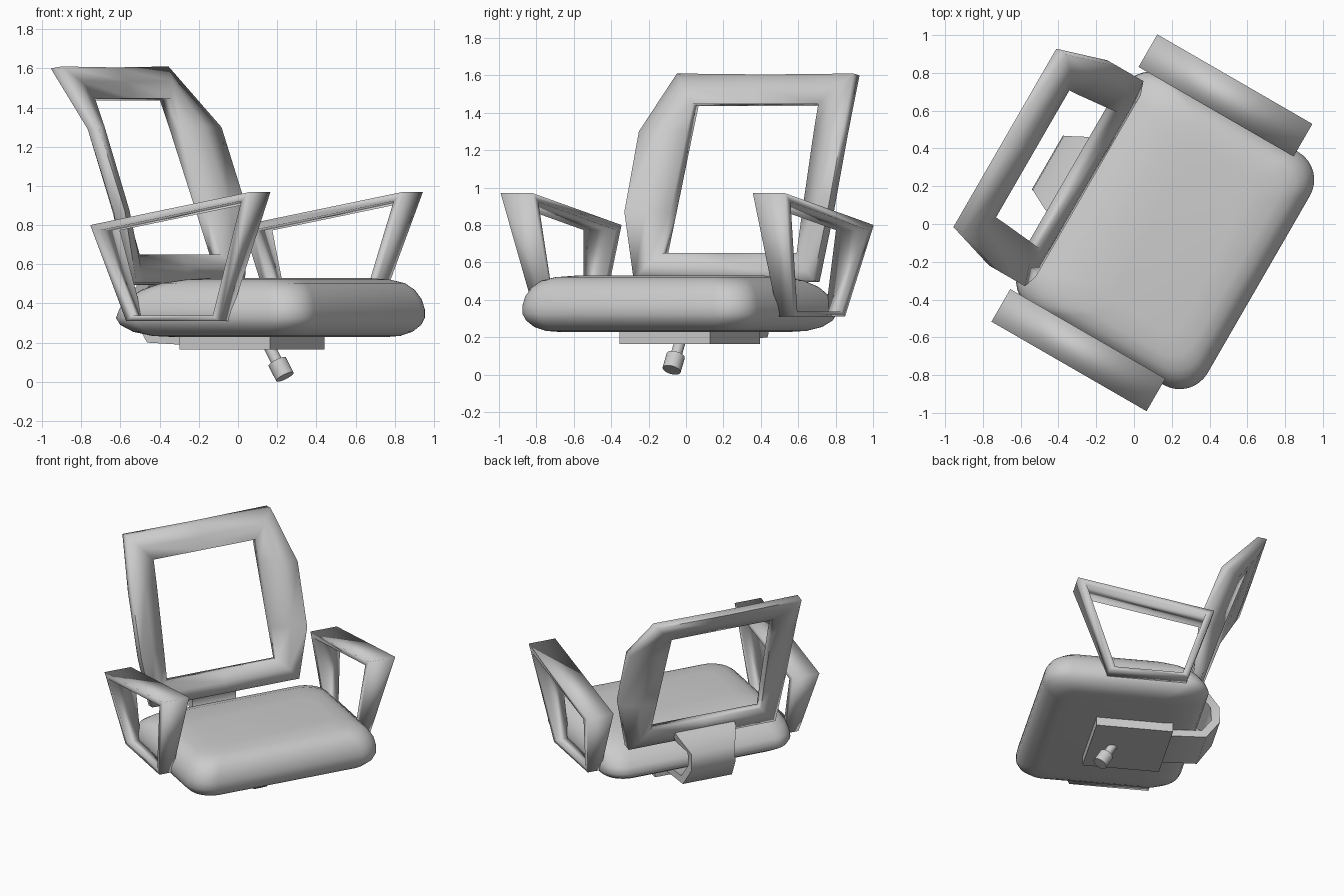
import bpy, bmesh
from math import cos, sin, pi, radians
from mathutils import Vector

if "Cube" in bpy.data.objects:
    bpy.data.objects.remove(bpy.data.objects["Cube"])

A = radians(-30)      # whole chair is turned in plan
VC = 0.053            # sideways centre line


def P(u, v, z):
    """Chair space (forward, sideways, up) to world."""
    v += VC
    return Vector((u * cos(A) - v * sin(A), u * sin(A) + v * cos(A), z))


def finish(name, bm, angle=35):
    bmesh.ops.recalc_face_normals(bm, faces=bm.faces)
    me = bpy.data.meshes.new(name)
    bm.to_mesh(me)
    bm.free()
    ob = bpy.data.objects.new(name, me)
    bpy.context.collection.objects.link(ob)
    bpy.ops.object.select_all(action='DESELECT')
    ob.select_set(True)
    bpy.context.view_layer.objects.active = ob
    bpy.ops.object.shade_smooth_by_angle(angle=radians(angle))
    return ob


def loft(name, sections, cyclic=False, angle=35):
    """Skin a list of closed sections, capped or joined end to end."""
    bm = bmesh.new()
    rings = [[bm.verts.new(P(*p)) for p in s] for s in sections]
    n = len(rings[0])
    for i in range(len(rings) - (0 if cyclic else 1)):
        a, b = rings[i], rings[(i + 1) % len(rings)]
        for j in range(n):
            k = (j + 1) % n
            bm.faces.new((a[j], a[k], b[k], b[j]))
    if not cyclic:
        bm.faces.new(rings[0])
        bm.faces.new(rings[-1])
    return finish(name, bm, angle)


def rounded_rect(u0, u1, w, r, z, seg=8):
    pts = []
    for cu, cv, a0 in ((u1 - r, w - r, 0), (u0 + r, w - r, 90),
                       (u0 + r, r - w, 180), (u1 - r, r - w, 270)):
        for i in range(seg + 1):
            a = radians(a0) + pi / 2 * i / seg
            pts.append((cu + r * cos(a), cv + r * sin(a), z))
    return pts


# Seat cushion: rounded rings, longer slope towards the rear
seat = []
for inset, rear, z in ((.16, .28, .228), (.10, .17, .234), (.05, .08, .255), (.015, .02, .29),
                       (0, 0, .325), (0, .02, .37), (.012, .06, .42), (.04, .13, .468),
                       (.08, .23, .503), (.14, .34, .521), (.24, .46, .531)):
    seat.append(rounded_rect(-.412 + rear, .732 - inset, .712 - inset,
                             max(.17 - inset * .3, .1), z))
loft("seat", seat, angle=60)

# Backrest frame: outer edge (u, v, z) paired with inner edge, sides wrap forward
half = [((-.755, .0, 1.605), (-.65, .0, 1.447)),
        ((-.755, .545, 1.61), (-.65, .388, 1.447)),
        ((-.49, .627, 1.30), (-.595, .392, 1.30)),
        ((-.335, .627, .87), (-.445, .407, .87)),
        ((-.31, .555, .505), (-.37, .416, .65)),
        ((-.31, .0, .505), (-.37, .0, .65))]
loop = half + [tuple((u, -v, z) for u, v, z in pr) for pr in half[-2:0:-1]]
sections = []
for o, i in loop:
    o, i = Vector(o), Vector(i)
    mid = (o + i) / 2 + Vector((.018, 0, .006))
    back = Vector((-.065, 0, -.01))
    sections.append([o, mid, i, i + back, (o + i) / 2 + back * 1.2, o + back])
loft("backrest_frame", sections, cyclic=True, angle=100)

# Armrest loops: outer corner, inner corner, outer and inner sideways distance
corners = [((-.395, .80), (-.335, .773), .878, .679),
           ((.553, .97), (.495, .922), .878, .679),
           ((.32, .31), (.28, .338), .796, .70),
           ((-.23, .31), (-.19, .338), .796, .70)]
for side, name in ((-1, "right_armrest"), (1, "left_armrest")):
    loft(name, [[(o[0], side * a, o[1]), (o[0], side * b, o[1]),
                 (i[0], side * b, i[1]), (i[0], side * a, i[1])]
                for o, i, a, b in corners], cyclic=True, angle=100)

# Bent bracket joining the backrest to the underside
path = [(-.37, .61, .23, -.03, -.05), (-.45, .56, .22, .04, -.05), (-.555, .46, .165, .06, -.01),
        (-.56, .34, .165, .06, .01), (-.46, .20, .185, .03, .05), (-.18, .185, .185, 0, .05)]
loft("back_bracket", [[(u, -w, z), (u, w, z), (u + du, w, z + dz), (u + du, -w, z + dz)]
                      for u, z, w, du, dz in path], angle=80)

# Mounting plate under the seat
loft("mount_plate", [[(-.213, -.28, z), (.319, -.28, z), (.319, .28, z), (-.213, .28, z)]
                     for z in (.165, .24)])


# Tilt lever and its knob
def rod(name, a, b, r, n=20):
    a, b = Vector(a), Vector(b)
    d = (b - a).normalized()
    s = Vector((0, 1, 0))
    t = d.cross(s)
    loft(name, [[c + r * (cos(2 * pi * k / n) * s + sin(2 * pi * k / n) * t)
                 for k in range(n)] for c in (a, b)])


rod("tilt_lever", (.13, 0, .22), (.215, 0, .075), .03)
rod("lever_knob", (.201, 0, .102), (.246, 0, .025), .05)
